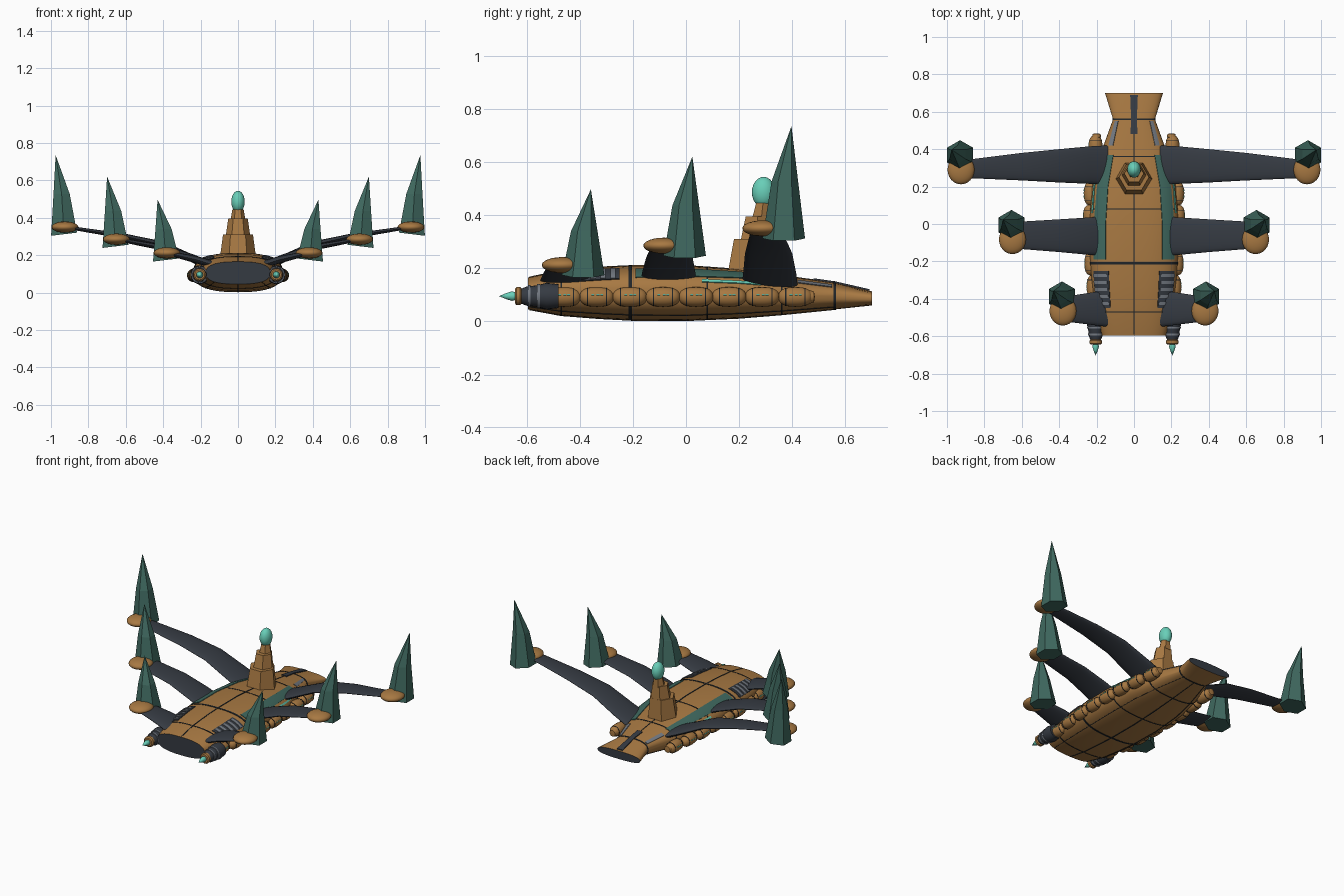
import bpy, bmesh, math

cube = bpy.data.objects.get("Cube")
if cube:
    bpy.data.objects.remove(cube, do_unlink=True)


def material(name, rgb):
    m = bpy.data.materials.new(name)
    m.use_nodes = True
    m.diffuse_color = (*rgb, 1)
    bsdf = next(n for n in m.node_tree.nodes if n.type == 'BSDF_PRINCIPLED')
    bsdf.inputs["Base Color"].default_value = (*rgb, 1)
    return m


OCHRE = material("ochre hull", (.39, .19, .055))
DARK = material("dark slate", (.036, .043, .055))
LINE = material("panel line", (.014, .018, .022))
TEAL = material("deep teal", (.05, .14, .115))
GLOW = material("bright teal", (.14, .62, .48))
GREY = material("steel grey", (.17, .19, .22))


def loft(name, rings, mat, mirror=False, smooth=40, cap_mat=None):
    """Skin closed rings in order; a ring of one point makes a tip."""
    bm = bmesh.new()
    rows = [[bm.verts.new(p) for p in ring] for ring in rings]
    for a, b in zip(rows, rows[1:]):
        n = max(len(a), len(b))
        for i in range(n):
            j = (i + 1) % n
            if len(a) == 1:
                bm.faces.new((a[0], b[j], b[i]))
            elif len(b) == 1:
                bm.faces.new((a[i], a[j], b[0]))
            else:
                bm.faces.new((a[i], a[j], b[j], b[i]))
    for row in (rows[0], rows[-1]):
        if len(row) > 2:
            cap = bm.faces.new(row)
            cap.material_index = 1 if cap_mat else 0
    bmesh.ops.recalc_face_normals(bm, faces=bm.faces)
    for f in bm.faces:
        f.smooth = smooth > 0
    me = bpy.data.meshes.new(name)
    bm.to_mesh(me)
    bm.free()
    me.materials.append(mat)
    if cap_mat:
        me.materials.append(cap_mat)
    if smooth:
        me.set_sharp_from_angle(angle=math.radians(smooth))
    ob = bpy.data.objects.new(name, me)
    bpy.context.collection.objects.link(ob)
    if mirror:
        ob.modifiers.new("Mirror", 'MIRROR').use_mirror_merge = False
    return ob


def lathe_y(name, x, z, profile, mat, mirror=True, sides=20):
    """Turn (y, radius) pairs around an axis that runs front to back."""
    turn = [math.tau * i / sides for i in range(sides)]
    rings = [[(x + r * math.cos(a), y, z + r * math.sin(a)) for a in turn]
             if r else [(x, y, z)] for y, r in profile]
    return loft(name, rings, mat, mirror)


def ellipsoid(name, c, r, mat, mirror=False):
    rings = []
    for k in range(13):
        p = math.pi * k / 12
        s = math.sin(p) if 0 < k < 12 else 0
        turn = [math.tau * i / 24 for i in range(24)] if s else [0]
        rings.append([(c[0] + r[0] * s * math.cos(a), c[1] + r[1] * s * math.sin(a),
                       c[2] - r[2] * math.cos(p)) for a in turn])
    return loft(name, rings, mat, mirror, 60)


# Hull stations: y, half width, bottom, top
HULL = [(-.595, .172, .045, .165), (-.47, .205, .022, .192), (-.33, .224, .011, .204),
        (-.2, .235, .004, .21), (0, .24, .003, .21), (.2, .225, .012, .196),
        (.36, .185, .025, .173), (.56, .112, .045, .145), (.7, .155, .06, .113)]
POWER = 2.6


def station(y):
    for a, b in zip(HULL, HULL[1:]):
        if y <= b[0]:
            t = (y - a[0]) / (b[0] - a[0])
            return [p + (q - p) * t for p, q in zip(a, b)][1:]
    return HULL[-1][1:]


def hull_ring(y, lift=0):
    w, lo, hi = station(y)
    w, h, mid = w + lift, (hi - lo) / 2 + lift, (hi + lo) / 2

    def power(v):
        return math.copysign(abs(v) ** (2 / POWER), v)
    turn = [math.tau * i / 56 for i in range(56)]
    return [(w * power(math.cos(a)), y, mid + h * power(math.sin(a))) for a in turn]


def plate(name, y0, y1, u0, u1, mat, lift=.003, side=1, mirror=True, end=None):
    """Thin plate draped on the hull; u is a fraction of the half width."""
    v0, v1 = end or (u0, u1)
    ys = [y0] + [s[0] for s in HULL if y0 < s[0] < y1] + [y1]
    rings = []
    for y in ys:
        w, lo, hi = station(y)
        t = (y - y0) / (y1 - y0)
        a, b = u0 + (v0 - u0) * t, u1 + (v1 - u1) * t
        us = [a + (b - a) * i / 8 for i in range(9)]

        def row(d):
            return [(u * (w + d), y, (lo + hi) / 2 + side * (d + (hi - lo) / 2 *
                    (1 - abs(u) ** POWER) ** (1 / POWER))) for u in us]
        rings.append(row(lift) + row(-.004)[::-1])
    return loft(name, rings, mat, mirror, 40)


loft("hull", [hull_ring(s[0]) for s in HULL], OCHRE, smooth=35, cap_mat=DARK)

# Panel seams around and along the hull
for i, (y, half) in enumerate([(-.47, .003), (-.21, .006), (.08, .003), (.36, .003), (.56, .004)]):
    loft(f"seam_ring_{i + 1}", [hull_ring(y - half, .002), hull_ring(y + half, .002)], LINE)
plate("top_seam", -.59, .56, -.015, .015, LINE, .002, mirror=False)
plate("bottom_seam", -.59, .56, -.015, .015, LINE, .002, -1, False)
plate("bottom_side_seam", -.59, .56, .72, .735, LINE, .002, -1)

# Painted stripes, windows, tail spine and louvres
plate("teal_stripe", -.19, .37, .64, .91, TEAL, end=(.6, .85))
plate("light_strip", .06, .28, .93, .96, GLOW)
plate("tail_window", .42, .55, .68, .83, GREY, end=(.72, .87))
plate("tail_spine", .48, .69, -.13, .13, DARK, .006, mirror=False)
plate("louvre_bed", -.45, -.25, .6, .95, DARK, end=(.58, .93))
for i in range(5):
    y = -.434 + i * .0375
    plate(f"louvre_slat_{i + 1}", y, y + .018, .62, .93, GREY, .006)


# Row of side pods with seams and lit ports
def pod_x(y):
    return .236 - .18 * y * y


SHAPE = [math.sin(math.pi * k / 20) for k in range(-10, 11)]
for i in range(8):
    y, z = -.46 + i * .1245, .092
    x = pod_x(y)
    prof = [(y + .064 * t, .037 * max(0, 1 - abs(t) ** 2.5) ** .4) for t in SHAPE]
    lathe_y(f"side_pod_{i + 1}", x, z, prof, OCHRE)
    for k, d in enumerate((-.036, .036)):
        lathe_y(f"pod_seam_{i + 1}_{k + 1}", x, z, [(y + d - .002, .0345), (y + d + .002, .0345)], LINE)
    for k, d in enumerate((-.016, .004, .018)):
        lathe_y(f"pod_port_{i + 1}_{k + 1}", x + .034, z + .008,
                [(y + d - .005, .004), (y + d + .005, .004)], GLOW, sides=6)
lathe_y("pod_tail_nub", .2, .092, [(.44, .03), (.462, .02), (.466, .025), (.482, .02), (.485, 0)], OCHRE)

# Forward engines
EX, EZ = .205, .095
lathe_y("engine_body", EX, EZ, [(-.62, .028), (-.6, .036), (-.565, .04), (-.525, .05), (-.48, .045)], DARK)
for i, (y, r) in enumerate([(-.59, .041), (-.555, .046)]):
    lathe_y(f"engine_band_{i + 1}", EX, EZ, [(y - .005, r), (y + .005, r)], GREY)
lathe_y("engine_collar", EX, EZ, [(-.644, .027), (-.638, .034), (-.624, .034), (-.618, .028)], OCHRE)
lathe_y("engine_tip", EX, EZ, [(-.704, 0), (-.675, .012), (-.655, .018), (-.64, .014)], GLOW)

# Stepped hexagonal tower with a glowing egg
HEX = [math.tau * i / 6 for i in range(6)]
TIERS = [((.24, .16, .1), (.25, .31, .08)), ((.262, .3, .066), (.27, .395, .052)),
         ((.283, .385, .04), (.29, .445, .03))]
for i, tier in enumerate(TIERS):
    loft(f"tower_tier_{i + 1}", [[(r * math.cos(a), y + r * math.sin(a), z) for a in HEX]
                                 for y, z, r in tier], OCHRE, smooth=0)
ellipsoid("tower_egg", (0, .292, .486), (.036, .044, .058), GLOW)


# Wings: stations are x, z, front y, back y, thickness
WINGS = {
    "rear": ([(.14, .135, .21, .42, .05), (.24, .18, .215, .415, .045), (.4, .255, .222, .4, .036),
              (.6, .3, .233, .38, .028), (.92, .35, .247, .34, .018)], (.925, .29, .35), .43),
    "middle": ([(.16, .15, -.17, .04, .045), (.24, .185, -.165, .035, .04),
                (.4, .24, -.15, .025, .032), (.65, .285, -.13, .01, .02)], (.65, -.083, .285), .38),
    "front": ([(.14, .15, -.55, -.36, .045), (.22, .175, -.54, -.365, .04),
               (.38, .212, -.52, -.39, .024)], (.38, -.465, .212), .33),
}
OVAL = [math.tau * i / 20 for i in range(20)]
for name, (stations, (px, py, pz), height) in WINGS.items():
    loft(f"{name}_wing", [[(x, (a + b) / 2 + (b - a) / 2 * math.cos(t), z + d / 2 * math.sin(t))
                           for t in OVAL] for x, z, a, b, d in stations], DARK, True)
    ellipsoid(f"{name}_wing_pod", (px, py, pz), (.072, .078, .03), OCHRE, True)

    # Leaning hexagonal spire behind each wing pod
    sx, sy, sz = min(px + .005, .93), py + .078, pz - .038

    def spire_ring(cx, cy, cz, r, tilt):
        return [(cx + r * math.sin(a), cy + r * math.cos(a), cz - tilt * r * math.sin(a)) for a in HEX]
    loft(f"{name}_spire", [spire_ring(sx, sy, sz, .08, .12),
                           spire_ring(sx + .013, sy + .004, sz + height * .5, .05, 0),
                           [(sx + .045, sy + .029, sz + height - .007)]], TEAL, True, smooth=0)
